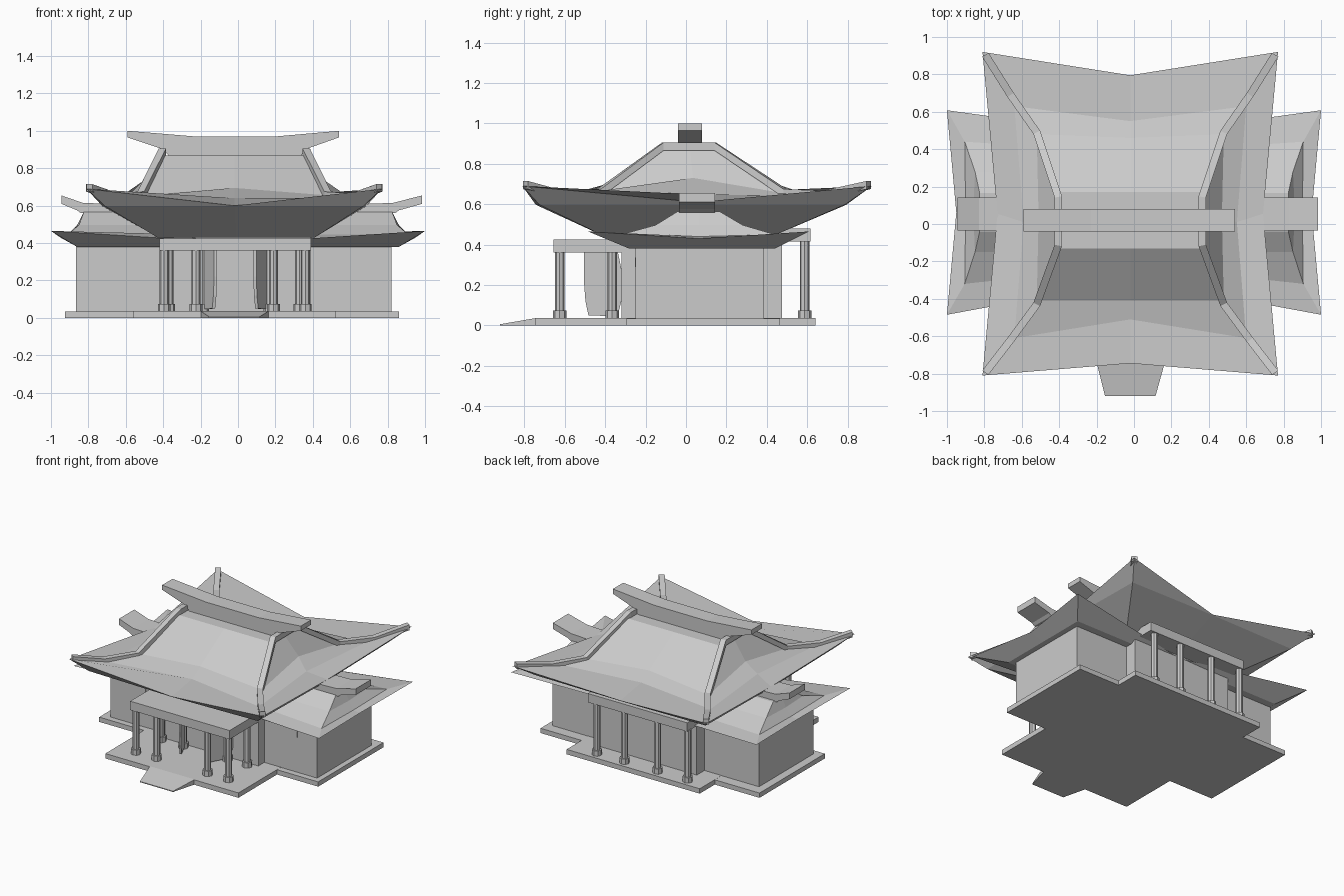
import bpy, bmesh
from mathutils import Vector

old = bpy.data.objects.get("Cube")
if old:
    bpy.data.objects.remove(old, do_unlink=True)

stone = bpy.data.materials.new("light_grey")
stone.use_nodes = True
COLOUR = (0.6, 0.6, 0.6, 1)
stone.diffuse_color = COLOUR
stone.node_tree.nodes["Principled BSDF"].inputs["Base Color"].default_value = COLOUR


def finish(name, bm):
    bmesh.ops.recalc_face_normals(bm, faces=bm.faces)
    me = bpy.data.meshes.new(name)
    bm.to_mesh(me)
    bm.free()
    me.materials.append(stone)
    ob = bpy.data.objects.new(name, me)
    bpy.context.collection.objects.link(ob)
    return ob


def loft(name, rings):
    """Skin a stack of closed rings and cap both ends."""
    bm = bmesh.new()
    rows = [[bm.verts.new(p) for p in ring] for ring in rings]
    n = len(rows[0])
    for a, b in zip(rows, rows[1:]):
        for i in range(n):
            j = (i + 1) % n
            bm.faces.new((a[i], a[j], b[j], b[i]))
    bm.faces.new(rows[0])
    bm.faces.new(rows[-1])
    return finish(name, bm)


def rect(x0, x1, y0, y1, z):
    return [(x0, y0, z), (x1, y0, z), (x1, y1, z), (x0, y1, z)]


def box(name, x0, x1, y0, y1, z0, z1):
    return loft(name, [rect(x0, x1, y0, y1, z0), rect(x0, x1, y0, y1, z1)])


def roof_ring(cx, hx, y0, y1, z, mx=None, m0=None, m1=None, mz=None, sz=None):
    """Four corners and four edge middles, the middles set in or out."""
    mx, m0, m1 = mx or hx, m0 or y0, m1 or y1
    mz = mz or z
    sz = sz or mz
    my = (y0 + y1) / 2
    return [(cx - hx, y0, z), (cx, m0, mz), (cx + hx, y0, z), (cx + mx, my, sz),
            (cx + hx, y1, z), (cx, m1, mz), (cx - hx, y1, z), (cx - mx, my, sz)]


def ridge(name, profile, y0, y1):
    return loft(name, [[(x, y, z) for x, z in profile] for y in (y0, y1)])


def bar(name, path, width, height):
    """Sweep an upright rectangle along a path; the path is its top."""
    pts = [Vector(p) for p in path]
    rings = []
    for i, p in enumerate(pts):
        t = pts[min(i + 1, len(pts) - 1)] - pts[max(i - 1, 0)]
        side = t.cross(Vector((0, 0, 1))).normalized() * width / 2
        drop = Vector((0, 0, height))
        rings.append([p - side, p + side, p + side - drop, p - side - drop])
    return loft(name, rings)


def cylinder(name, x, y, radius, z0, z1):
    bm = bmesh.new()
    bmesh.ops.create_cone(bm, cap_ends=True, segments=8, radius1=radius,
                          radius2=radius, depth=z1 - z0)
    bmesh.ops.translate(bm, verts=bm.verts, vec=(x, y, (z0 + z1) / 2))
    finish(name, bm)


def column_row(name, xs, y, top):
    for i, x in enumerate(xs):
        cylinder(f"{name}_{i}", x, y, 0.024, 0.07, top)
        cylinder(f"{name}_base_{i}", x, y, 0.034, 0.03, 0.075)


# Plinth and entrance ramp
box("wing_plinth", -0.925, 0.86, -0.295, 0.465, 0, 0.035)
box("centre_plinth", -0.56, 0.525, -0.745, 0.64, 0, 0.036)
loft("entrance_ramp", [
    [(-0.155, -0.92, 0), (0.115, -0.92, 0), (0.115, -0.92, 0.006), (-0.155, -0.92, 0.006)],
    [(-0.2, -0.74, 0), (0.165, -0.74, 0), (0.165, -0.74, 0.037), (-0.2, -0.74, 0.037)]])

# Walls
box("wing_walls", -0.865, 0.82, -0.25, 0.385, 0.03, 0.39)
box("hall_walls", -0.42, 0.39, -0.32, 0.475, 0.03, 0.44)
for side, x in (("right", -0.58), ("left", 0.655)):
    box(side + "_wall_slit", x - 0.004, x + 0.004, -0.253, -0.25, 0.29, 0.335)

# Open door leaves with rounded edges
DOOR = [(0.1, 0.045), (0.88, 0.05), (0.96, 0.12), (1, 0.22), (1, 0.37),
        (0.1, 0.37), (0, 0.28), (0, 0.12)]
for side, s in (("left", 1), ("right", -1)):
    hinge = Vector((-0.015 + s * 0.19, -0.32, 0))
    free = Vector((-0.015 + s * 0.105, -0.505, 0))
    loft(side + "_door", [[hinge.lerp(free, u) + Vector((dx, 0, z)) for u, z in DOOR]
                          for dx in (-0.008, 0.008)])

# Porches
box("front_porch_slab", -0.42, 0.39, -0.655, -0.3, 0.36, 0.425)
box("back_porch_slab", -0.44, 0.37, 0.44, 0.615, 0.415, 0.48)
column_row("front_column", (-0.395, -0.225, 0.19, 0.36), -0.625, 0.365)
column_row("inner_column", (-0.37, -0.19, 0.17, 0.33), -0.365, 0.365)
column_row("back_column", (-0.425, -0.18, 0.09, 0.315), 0.587, 0.42)

# Main roof: soffit, flat rim, upturned eave, slope breaks and flat top
MX = -0.02
loft("main_roof", [
    roof_ring(MX + 0.01, 0.42, -0.38, 0.4, 0.43),
    roof_ring(MX, 0.69, -0.725, 0.785, 0.597, 0.705, -0.743, 0.793),
    roof_ring(MX, 0.79, -0.81, 0.92, 0.69, 0.71, -0.745, 0.795, 0.6, 0.61),
    roof_ring(MX, 0.62, -0.61, 0.63, 0.64, 0.57, -0.51, 0.55, 0.64, 0.65),
    roof_ring(MX, 0.5, -0.41, 0.48, 0.655, 0.49, -0.41, 0.46, 0.695, 0.73),
    roof_ring(MX, 0.38, -0.13, 0.17, 0.867)])
ridge("main_ridge", [
    (-0.59, 1.0), (-0.59, 0.965), (-0.41, 0.905), (-0.36, 0.86), (0.33, 0.86),
    (0.37, 0.905), (0.54, 0.965), (0.54, 1.0), (0.2, 0.97), (-0.23, 0.97)], -0.04, 0.08)

# Hip bars that climb the roof corners and cross at the ridge ends
HIP = [(0.775, -0.795, 0.715), (0.64, -0.62, 0.667), (0.5, -0.43, 0.675),
       (0.385, -0.115, 0.905), (0.385, 0.145, 0.905), (0.5, 0.49, 0.675),
       (0.64, 0.69, 0.667), (0.775, 0.905, 0.715)]
for side, s in (("left", 1), ("right", -1)):
    bar(side + "_hip_bar", [(MX + s * x, y, z) for x, y, z in HIP], 0.04, 0.04)

# Lower roof over both wings
loft("wing_roof", [
    roof_ring(0, 0.86, -0.28, 0.44, 0.38),
    roof_ring(0, 1.0, -0.485, 0.608, 0.465, 0.95, -0.3, 0.47, 0.4, 0.43),
    roof_ring(0, 0.905, -0.32, 0.44, 0.45, 0.9, -0.22, 0.38, 0.44),
    roof_ring(0, 0.85, -0.15, 0.28, 0.497, 0.86),
    roof_ring(0, 0.825, -0.04, 0.165, 0.565)])
for side, s, tip in (("left", 1, 0.985), ("right", -1, 0.945)):
    ridge(side + "_wing_ridge", [
        (s * 0.55, 0.55), (s * 0.84, 0.56), (s * 0.86, 0.575), (s * tip, 0.61),
        (s * tip, 0.655), (s * 0.83, 0.615), (s * 0.55, 0.605)], -0.035, 0.143)
